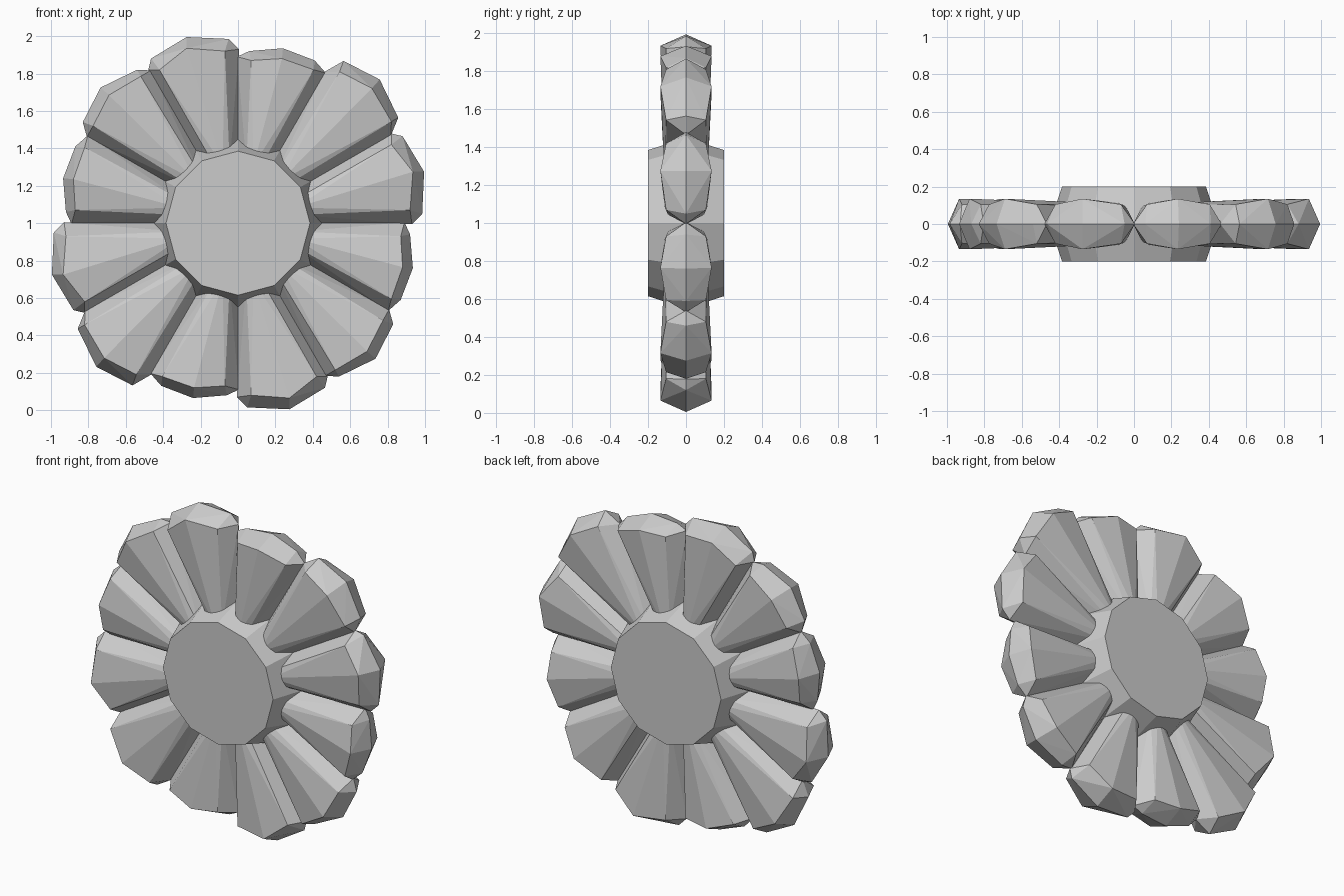
import bpy, bmesh, math
from mathutils import Vector, Matrix

if "Cube" in bpy.data.objects:
    bpy.data.objects.remove(bpy.data.objects["Cube"])

CENTRE = Matrix.Translation((0, 0, 1))


def hull_object(name, points, turn=0.0):
    """Flat-faced convex solid from points, spun about the flower's axis."""
    bm = bmesh.new()
    for p in points:
        bm.verts.new(p)
    res = bmesh.ops.convex_hull(bm, input=bm.verts[:])
    junk = {e for e in res["geom_interior"] + res["geom_unused"]
            if isinstance(e, bmesh.types.BMVert)}
    if junk:
        bmesh.ops.delete(bm, geom=list(junk), context='VERTS')
    bmesh.ops.dissolve_limit(bm, angle_limit=math.radians(1), verts=bm.verts[:], edges=bm.edges[:])
    bmesh.ops.transform(bm, verts=bm.verts[:],
                        matrix=CENTRE @ Matrix.Rotation(-turn, 4, 'Y'))
    bmesh.ops.recalc_face_normals(bm, faces=bm.faces[:])
    me = bpy.data.meshes.new(name)
    bm.to_mesh(me)
    bm.free()
    ob = bpy.data.objects.new(name, me)
    bpy.context.collection.objects.link(ob)
    return ob


def polar(r, deg, y):
    a = math.radians(deg)
    return Vector((r * math.cos(a), y, r * math.sin(a)))


def petal(name, mid, tips, front, ends, turn, scale=1.0):
    """tips: rim on the mid plane; front: raised rim; ends: rim at the two grooves."""
    pts = [Vector((x * scale, 0, z * scale)) for x, z in tips]
    pts += [polar(r, mid + s * 15.3, 0) for r, s in zip(ends, (-1, 1))]
    for side in (-1, 1):
        for (x, z), y in zip(front, (0.105, 0.135, 0.105)):
            pts.append(Vector((x * scale, side * y, z * scale)))
        pts += [polar(0.32, mid + d, side * y)
                for d, y in ((-7, 0.095), (0, 0.112), (7, 0.095))]
    pts += [polar(0.32, mid + d, 0) for d in (-15.3, 15.3)]
    hull_object(name, pts, turn)


# petals: three shapes repeated every quarter turn
for k in range(4):
    turn = k * math.pi / 2
    petal("petal_long", 15,
          [(0.985, 0.05), (0.995, 0.275), (0.88, 0.465)],
          [(0.92, 0.07), (0.935, 0.275), (0.82, 0.42)], (0.93, 0.95), turn)
    petal("petal_wide", 45,
          [(0.82, 0.54), (0.725, 0.735), (0.54, 0.83)],
          [(0.785, 0.52), (0.685, 0.69), (0.52, 0.775)], (0.94, 0.93), turn,
          1.045 if k % 2 == 0 else 1.0)
    petal("petal_short", -15,
          [(0.87, -0.41), (0.935, -0.24), (0.92, -0.06)],
          [(0.82, -0.405), (0.88, -0.235), (0.87, -0.07)], (0.93, 0.89), turn)

# central hub: twelve-sided, tapering to both faces
hub = []
for i in range(12):
    hub += [polar(0.385, i * 30, -0.2), polar(0.385, i * 30, 0.2), polar(0.45, i * 30, 0)]
hull_object("hub", hub)
